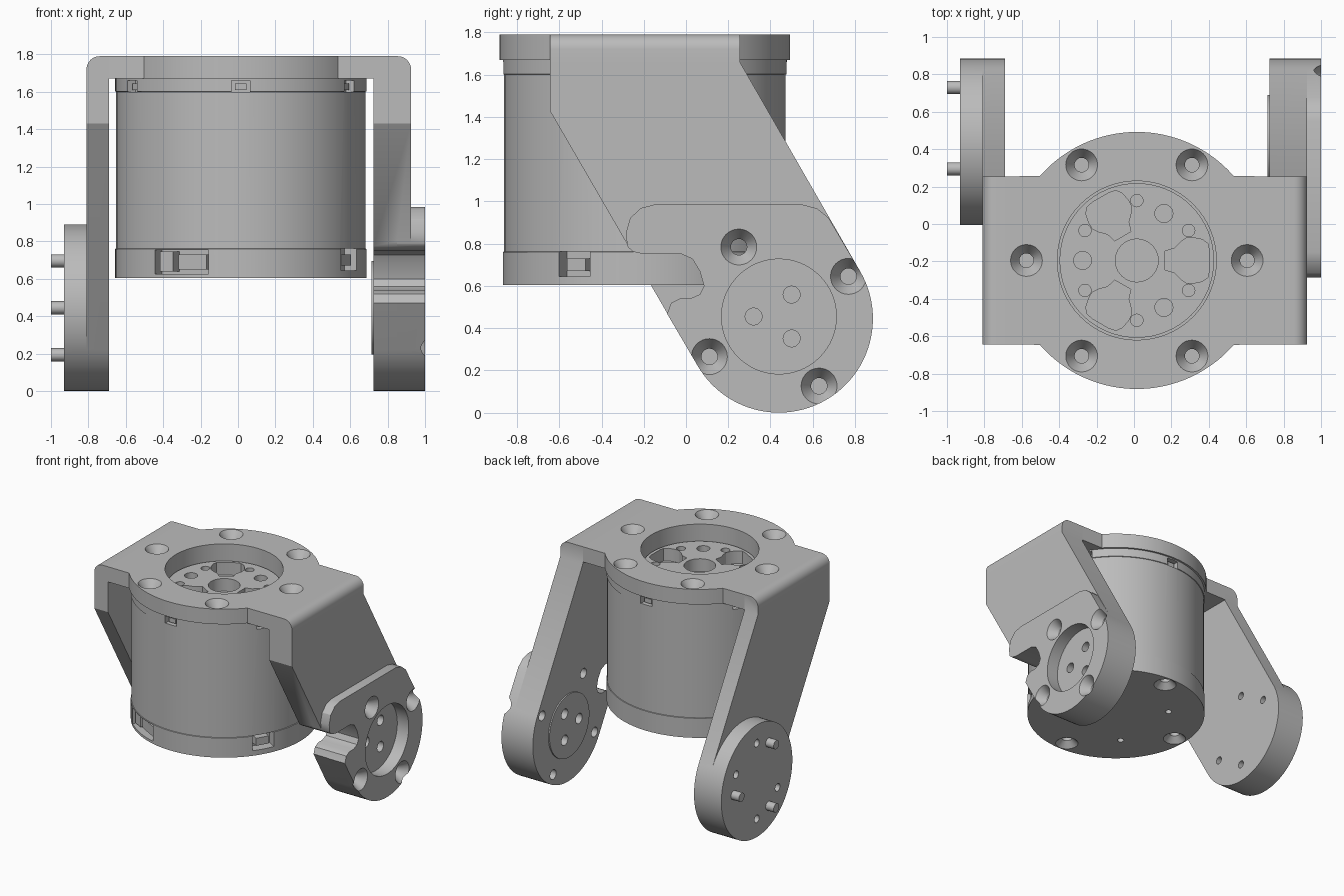
import bpy, bmesh
from math import sin, cos, radians, pi
from mathutils import Vector

default = bpy.data.objects.get("Cube")
if default:
    bpy.data.objects.remove(default, do_unlink=True)

grey = bpy.data.materials.new("machined_grey")
grey.use_nodes = True
grey.diffuse_color = (0.5, 0.5, 0.5, 1)
grey.node_tree.nodes["Principled BSDF"].inputs["Base Color"].default_value = (0.5, 0.5, 0.5, 1)

MX, MY = 0.015, -0.195      # motor axis
PY, PZ, PR = 0.44, 0.445, 0.445   # pivot axis and radius
TOP, UNDER = 1.79, 1.67     # bracket plate
AXES = {"Z": lambda u, v, w: (u, v, w),
        "X": lambda u, v, w: (w, u, v),
        "Y": lambda u, v, w: (u, w, v)}


def arc(cx, cy, r, a0, a1, n=32):
    steps = [radians(a0 + (a1 - a0) * i / n) for i in range(n + 1)]
    return [(cx + r * cos(a), cy + r * sin(a)) for a in steps]


def loft(name, sections, axis="Z"):
    """Closed solid through (outline, height) sections along an axis."""
    bm = bmesh.new()
    place = AXES[axis]
    rings = [[bm.verts.new(place(u, v, w)) for u, v in pts] for pts, w in sections]
    n = len(rings[0])
    for a, b in zip(rings, rings[1:]):
        for i in range(n):
            j = (i + 1) % n
            bm.faces.new((a[i], a[j], b[j], b[i]))
    bm.faces.new(rings[0][::-1])
    bm.faces.new(rings[-1])
    bmesh.ops.recalc_face_normals(bm, faces=bm.faces)
    mesh = bpy.data.meshes.new(name)
    bm.to_mesh(mesh)
    bm.free()
    mesh.materials.append(grey)
    obj = bpy.data.objects.new(name, mesh)
    bpy.context.collection.objects.link(obj)
    return obj


def prism(name, pts, lo, hi, axis="Z"):
    return loft(name, [(pts, lo), (pts, hi)], axis)


def lathe(name, cu, cv, profile, axis="Z", n=32):
    ring = lambda r: arc(cu, cv, r, 0, 360 - 360 / n, n - 1)
    return loft(name, [(ring(r), w) for r, w in profile], axis)


def hole(cu, cv, r, lo, hi, axis="Z", n=24):
    return lathe("cutter", cu, cv, [(r, lo), (r, hi)], axis, n)


def countersink(cu, cv, lo, mid, top, axis="Z"):
    out = 0.02 if top > mid else -0.02
    return lathe("cutter", cu, cv,
                 [(0.038, lo), (0.038, mid), (0.085, top), (0.085, top + out)], axis)


def radial_box(name, angle, w, r0, r1, lo, hi, shift=0):
    """Block facing outward from the motor axis."""
    c, s = cos(radians(angle)), sin(radians(angle))
    pts = [(r0, shift - w / 2), (r1, shift - w / 2), (r1, shift + w / 2), (r0, shift + w / 2)]
    return prism(name, [(MX + r * c - t * s, MY + r * s + t * c) for r, t in pts], lo, hi)


def combine(obj, others, op="DIFFERENCE"):
    for other in others:
        other.hide_render = True
        mod = obj.modifiers.new("combine", "BOOLEAN")
        mod.operation, mod.solver, mod.object = op, "EXACT", other
        bpy.context.view_layer.objects.active = obj
        bpy.ops.object.modifier_apply(modifier=mod.name)
        bpy.data.objects.remove(other, do_unlink=True)


def around(r, angles, cx=MX, cy=MY):
    return [(cx + r * cos(radians(a)), cy + r * sin(radians(a))) for a in angles]


# Motor housing with top recess, ports and base screws
motor = lathe("motor_housing", MX, MY, [(0.672, 0.605), (0.672, 0.76), (0.667, 0.762),
              (0.667, 1.6), (0.672, 1.602), (0.672, UNDER)], n=96)
cuts = [hole(MX, MY, 0.425, 1.52, 1.7, n=64)]
cuts += [radial_box("cutter", a, 0.1, 0.62, 0.75, 1.6, 1.66) for a in range(30, 390, 60)]
cuts += [radial_box("cutter", -30, 0.17, 0.59, 0.75, 0.645, 0.762),
         radial_box("cutter", -119, 0.33, 0.57, 0.75, 0.625, 0.755)]
cuts += [countersink(x, y, 0.7, 0.65, 0.605) for x, y in around(0.58, range(0, 360, 90))]
cuts += [hole(x, y, 0.025, 0.5, 0.65, n=16) for x, y in around(0.4, range(45, 405, 90))]
combine(motor, cuts)
for a in range(30, 390, 60):
    radial_box("clip", a, 0.06, 0.6, 0.65, 1.61, 1.645)
radial_box("side_connector", -30, 0.1, 0.57, 0.65, 0.67, 0.73)
radial_box("power_connector", -119, 0.17, 0.55, 0.64, 0.65, 0.73, 0.06)
radial_box("signal_connector", -119, 0.08, 0.55, 0.64, 0.64, 0.745, -0.1)

# Rotor face with hub hole, screw holes and lightening pockets
rotor = lathe("rotor_face", MX, MY, [(0.413, 1.5), (0.413, 1.66)], n=64)
half = [(0.15, 0.05), (0.2, 0.065), (0.235, 0.1), (0.265, 0.12), (0.3, 0.122),
        (0.35, 0.112), (0.38, 0.09), (0.388, 0.05)]
pocket = half + [(u, -v) for u, v in reversed(half)]
cuts = [hole(MX, MY, 0.115, 1.56, 1.7)]
for a in (0, 120, 240):
    c, s = cos(radians(a)), sin(radians(a))
    cuts.append(prism("cutter", [(MX + u * c - v * s, MY + u * s + v * c)
                                 for u, v in pocket], 1.56, 1.7))
cuts += [hole(x, y, 0.033, 1.57, 1.7) for x, y in around(0.32, range(30, 390, 60))]
cuts += [hole(x, y, 0.048, 1.57, 1.7) for x, y in around(0.29, (60, 180, 300))]
combine(rotor, cuts)

# Round flange between the arms
X0, X1, Y0, Y1 = -0.69, 0.725, -0.645, 0.255
outline = [(X1, Y0), (X1, Y1)] + arc(MX, MY, 0.687, 41, 139, 48)
outline += [(X0, Y1), (X0, Y0)] + arc(MX, MY, 0.687, 221, 319, 48)
flange = prism("top_flange", outline, UNDER, TOP)
combine(flange, [hole(MX, MY, 0.425, 1.6, 1.9, n=64)]
        + [countersink(x, y, 1.6, 1.72, TOP) for x, y in around(0.59, range(0, 360, 60))])

# Side arm outline, tangent to the pivot disc
low_arc = arc(PY, PZ, PR, 210, 390, 48)
arm = [(Y1, 1.66), (Y0, 1.66), (Y0, 1.43)] + low_arc


def shoulder(inner, outer):
    side = 1 if outer > 0 else -1
    bend = [(outer - side * (0.07 - 0.07 * cos(t)), TOP - 0.07 + 0.07 * sin(t))
            for t in [i * pi / 16 for i in range(9)]]
    return prism("shoulder", [(inner, 1.66), (outer, 1.66)] + bend + [(inner, TOP)], Y0, Y1, "Y")


# Plain arm with pivot disc and dowel pins
left = prism("pin_side_arm", arm, -0.81, X0, "X")
combine(left, [shoulder(X0, -0.81),
               lathe("disc", PY, PZ, [(PR, -0.93), (PR, -0.75)], "X", 96)], "UNION")
combine(left, [hole(y, z, 0.03, -1, -0.6, "X")
               for y, z in around(0.3, (30, 90, 210, 270), PY, PZ)])
for y, z in around(0.29, (0, 120, 240), PY, PZ):
    lathe("dowel_pin", y, z, [(0.035, -1.0), (0.035, -0.8)], "X", 24)

# Thick arm with raised pad, bearing boss, cable notch and pocket
right = prism("pocket_side_arm", arm, X1, 0.925, "X")
pad = [(0.675, 0.922), (0.62, 0.967), (0.55, 0.985), (-0.15, 0.985), (-0.215, 0.968),
       (-0.265, 0.92), (-0.285, 0.85), (-0.278, 0.79)] + low_arc
combine(right, [shoulder(X1, 0.925), prism("pad", pad, 0.85, 1.0, "X"),
                lathe("boss", PY, PZ, [(0.25, 0.715), (0.25, 0.8)], "X", 64)], "UNION")
notch = [(-0.5, 0.8), (-0.284, 0.79), (-0.25, 0.762), (-0.2, 0.75), (-0.02, 0.75),
         (0.03, 0.728), (0.065, 0.67), (0.085, 0.6), (0.065, 0.56), (0.02, 0.54),
         (-0.03, 0.54), (-0.07, 0.52), (-0.085, 0.48), (-0.1, 0.45), (-0.5, 0.45)]
combine(right, [prism("cutter", notch, 0.6, 1.1, "X"),
                hole(PY, PZ + 0.01, 0.272, 0.9, 1.1, "X", 64)]
        + [hole(y, z, 0.04, 0.6, 1.0, "X") for y, z in around(0.12, (60, 180, 300), PY, PZ + 0.01)]
        + [countersink(y, z, 0.6, 0.93, 1.0, "X")
           for y, z in around(0.38, range(30, 390, 90), PY, PZ + 0.01)])

# Smooth round walls, keep edges sharp
bpy.ops.object.select_all(action="DESELECT")
for obj in bpy.context.scene.objects:
    if obj.type == "MESH":
        obj.select_set(True)
        bpy.context.view_layer.objects.active = obj
bpy.ops.object.shade_smooth_by_angle(angle=radians(30))
